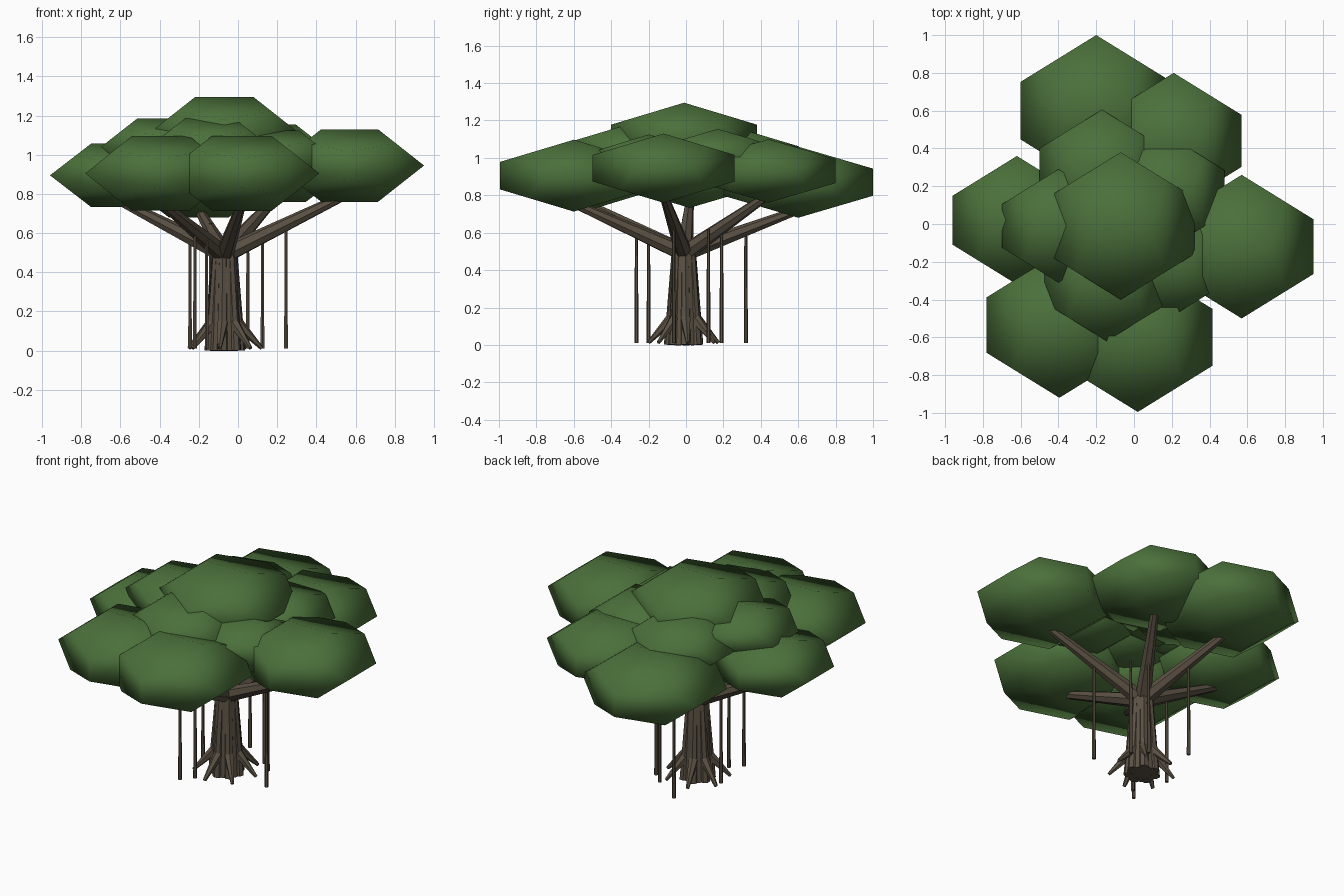
import bpy, bmesh, math
from mathutils import Vector

if "Cube" in bpy.data.objects:
    bpy.data.objects.remove(bpy.data.objects["Cube"])


def material(name, rgb):
    m = bpy.data.materials.new(name)
    m.diffuse_color = (*rgb, 1)
    m.use_nodes = True
    m.node_tree.nodes["Principled BSDF"].inputs["Base Color"].default_value = m.diffuse_color
    return m


LEAF = material("leaf green", (0.070, 0.162, 0.043))
BARK = material("bark brown", (0.105, 0.083, 0.058))
PHI = (1 + 5 ** 0.5) / 2


def finish(bm, name, mat, smooth):
    bmesh.ops.recalc_face_normals(bm, faces=bm.faces)
    me = bpy.data.meshes.new(name)
    bm.to_mesh(me)
    bm.free()
    me.materials.append(mat)
    for p in me.polygons:
        p.use_smooth = smooth
    ob = bpy.data.objects.new(name, me)
    bpy.context.collection.objects.link(ob)
    return ob


def leaf_clump(name, centre, h, hz):
    """Flattened dodecahedron with half-extents h, h, hz."""
    a, b = 1 / PHI, 1 / PHI ** 2
    pts = [(x * a, y * a, z * a) for x in (-1, 1) for y in (-1, 1) for z in (-1, 1)]
    for s in (-1, 1):
        for t in (-1, 1):
            pts += [(0, s, t * b), (s * b, 0, t), (s, t * b, 0)]
    bm = bmesh.new()
    for p in pts:
        bm.verts.new(p)
    bmesh.ops.convex_hull(bm, input=bm.verts)
    bmesh.ops.dissolve_limit(bm, angle_limit=0.05, verts=bm.verts, edges=bm.edges)
    for v in bm.verts:
        v.co = Vector((v.co.x * h, v.co.y * h, v.co.z * hz)) + Vector(centre)
    finish(bm, name, LEAF, True)


def limb(name, p, q, r1, r2, sides):
    """Tapered cylinder from p to q."""
    p, q = Vector(p), Vector(q)
    d = q - p
    bm = bmesh.new()
    bmesh.ops.create_cone(bm, cap_ends=True, segments=sides, radius1=r1,
                          radius2=r2, depth=d.length)
    rot = d.to_track_quat('Z', 'Y')
    for v in bm.verts:
        v.co = rot @ v.co + (p + q) / 2
    ob = finish(bm, name, BARK, True)
    bpy.context.view_layer.objects.active = ob
    bpy.ops.object.select_all(action='DESELECT')
    ob.select_set(True)
    bpy.ops.object.shade_smooth_by_angle(angle=math.radians(50))


# Canopy: outer ring, inner ring, crown (x, y, z, half width, half height)
outer = [(-0.20, 0.60, 0.87, 0.40, 0.19), (0.21, 0.44, 0.93, 0.36, 0.17),
         (-0.62, 0.02, 0.895, 0.34, 0.162), (-0.395, -0.535, 0.905, 0.385, 0.19),
         (0.02, -0.60, 0.905, 0.395, 0.192), (0.57, -0.12, 0.945, 0.38, 0.185)]
inner = [(-0.17, 0.275, 1.00, 0.33, 0.16), (0.18, 0.17, 1.01, 0.30, 0.145),
         (-0.40, -0.01, 1.04, 0.30, 0.145), (-0.145, -0.29, 1.025, 0.33, 0.16),
         (0.20, -0.20, 0.98, 0.29, 0.145), (-0.07, -0.01, 1.105, 0.39, 0.19)]
for i, (x, y, z, h, hz) in enumerate(outer + inner):
    leaf_clump(f"leaf_clump_{i + 1}", (x, y, z), h, hz)

# Trunk core with fused side stems and flared root spurs
CX, CY = -0.07, -0.01
limb("trunk", (CX, CY, 0), (CX, CY, 0.53), 0.09, 0.062, 10)
for i in range(7):
    a = 2 * math.pi * i / 7 + 0.1
    c, s = math.cos(a), math.sin(a)
    limb(f"trunk_stem_{i + 1}", (CX + 0.078 * c, CY + 0.078 * s, 0),
         (CX + 0.045 * c, CY + 0.045 * s, 0.5), 0.03, 0.022, 7)
    limb(f"root_spur_{i + 1}", (CX + 0.07 * c, CY + 0.07 * s, 0.14),
         (CX + 0.192 * c, CY + 0.192 * s, 0.012), 0.03, 0.01, 6)

# Branches reaching to the outer clumps
for i, (x, y, z, h, hz) in enumerate(outer):
    limb(f"branch_{i + 1}", (CX, CY, 0.49),
         (CX + (x - CX) * 0.95, CY + (y - CY) * 0.95, z - hz * 0.85), 0.048, 0.024, 7)

# Hanging aerial roots
for i, (x, y, z) in enumerate([(-0.14, 0.32, 0.65), (0.05, 0.19, 0.62), (-0.245, 0.0, 0.6),
                               (-0.22, -0.265, 0.62), (0.245, -0.065, 0.65),
                               (0.125, 0.12, 0.62), (-0.16, -0.20, 0.6)]):
    limb(f"aerial_root_{i + 1}", (x, y, 0.01), (x, y, z), 0.011, 0.008, 6)
